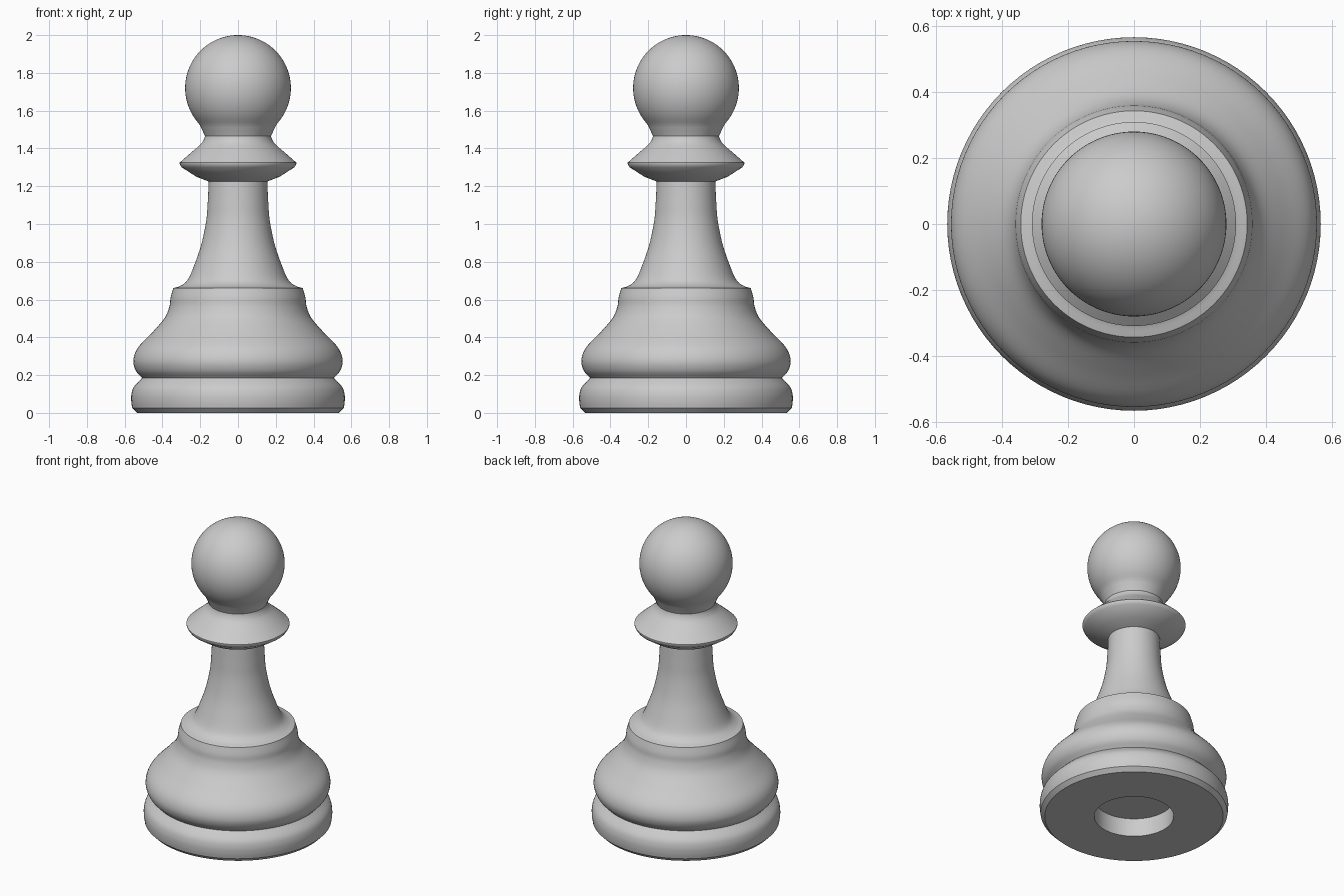
import bpy
import bmesh
import math
from mathutils import Vector

cube = bpy.data.objects.get("Cube")
if cube:
    bpy.data.objects.remove(cube, do_unlink=True)

SEGMENTS = 96

grey = bpy.data.materials.new("plain grey")
grey.use_nodes = True
colour = (0.6, 0.6, 0.6, 1)
grey.diffuse_color = colour
grey.node_tree.nodes["Principled BSDF"].inputs["Base Color"].default_value = colour


def smooth_profile(points, steps=5):
    """Run a Catmull-Rom curve through (radius, height) points."""
    p = [Vector(q) for q in points]
    p = [2 * p[0] - p[1]] + p + [2 * p[-1] - p[-2]]
    out = []
    for a, b, c, d in zip(p, p[1:], p[2:], p[3:]):
        for i in range(steps):
            t = i / steps
            out.append(b + (c - a) * t / 2
                       + (2 * a - 5 * b + 4 * c - d) * t ** 2 / 2
                       + (3 * b - a - 3 * c + d) * t ** 3 / 2)
    return out + [p[-2]]


def lathe(name, profile):
    """Turn a bottom-to-top profile around the z axis."""
    bm = bmesh.new()
    verts = [bm.verts.new((r, 0, z)) for r, z in profile]
    edges = [bm.edges.new(pair) for pair in zip(verts, verts[1:])]
    bmesh.ops.spin(bm, geom=verts + edges, axis=(0, 0, 1), cent=(0, 0, 0),
                   angle=math.tau, steps=SEGMENTS)
    bmesh.ops.remove_doubles(bm, verts=bm.verts, dist=0.0005)
    bmesh.ops.recalc_face_normals(bm, faces=bm.faces)
    mesh = bpy.data.meshes.new(name)
    bm.to_mesh(mesh)
    bm.free()
    mesh.materials.append(grey)
    obj = bpy.data.objects.new(name, mesh)
    bpy.context.collection.objects.link(obj)
    bpy.ops.object.select_all(action="DESELECT")
    obj.select_set(True)
    bpy.context.view_layer.objects.active = obj
    bpy.ops.object.shade_smooth_by_angle(angle=math.radians(32))


# Base ring with a round recess underneath
recess = [(0, 0.12), (0.238, 0.12), (0.238, 0), (0.535, 0)]
rim = [(0.56, 0.025), (0.565, 0.06), (0.564, 0.1), (0.55, 0.14), (0.508, 0.185)]
lathe("base", recess + smooth_profile(rim))

# Bulging foot narrowing to a shoulder
lathe("foot", smooth_profile([
    (0.508, 0.185), (0.542, 0.225), (0.554, 0.28), (0.53, 0.345), (0.455, 0.425),
    (0.39, 0.5), (0.364, 0.56), (0.357, 0.61), (0.343, 0.66)]))

# Tapering stem with a flared bottom
lathe("stem", smooth_profile([
    (0.343, 0.66), (0.3, 0.675), (0.263, 0.71), (0.225, 0.8), (0.192, 0.9),
    (0.168, 1.02), (0.16, 1.12), (0.155, 1.225)]))

# Collar
lathe("collar", [(0.155, 1.225), (0.22, 1.25), (0.298, 1.3), (0.309, 1.318)]
      + smooth_profile([(0.309, 1.325), (0.255, 1.372), (0.2, 1.42),
                        (0.182, 1.445), (0.175, 1.465)]))

# Ball head with a short flared neck
centre, radius = 1.72, 0.28
neck = smooth_profile([(0.175, 1.465), (0.186, 1.49), (0.205, 1.53)])
angles = [math.radians(-40 + 130 * i / 32) for i in range(33)]
ball = [(radius * math.cos(a), centre + radius * math.sin(a)) for a in angles]
lathe("head", neck[:-1] + ball)
